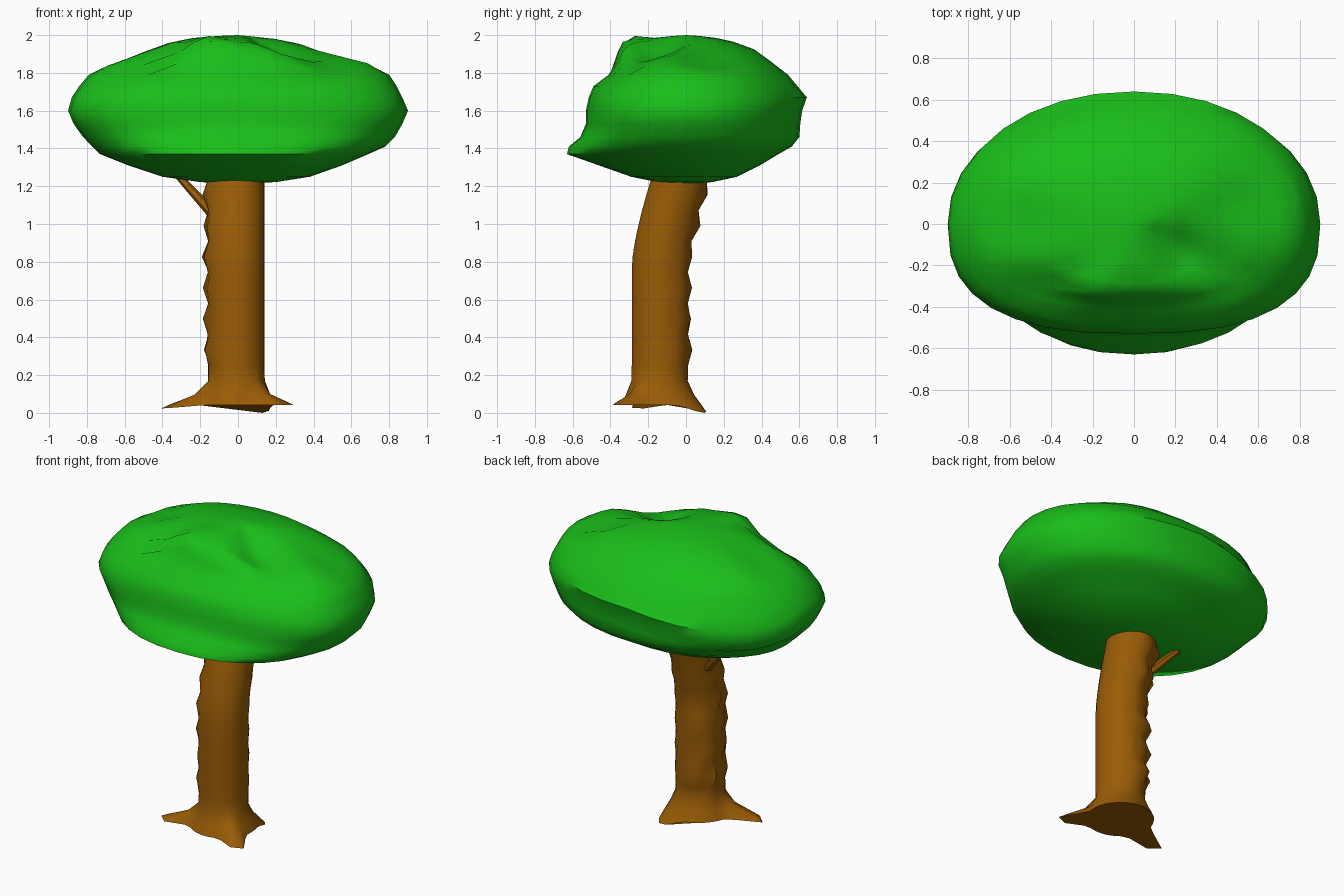
import bpy, bmesh, math, random
from mathutils import Vector

if "Cube" in bpy.data.objects:
    bpy.data.objects.remove(bpy.data.objects["Cube"])

random.seed(4)


def material(name, rgb):
    m = bpy.data.materials.new(name)
    m.diffuse_color = (*rgb, 1)
    m.use_nodes = True
    m.node_tree.nodes["Principled BSDF"].inputs["Base Color"].default_value = m.diffuse_color
    return m


LEAF = material("leaf green", (0.010, 0.51, 0.010))
BARK = material("bark brown", (0.32, 0.107, 0.002))


def loft(name, rings, mat, bottom=None, top=None, angle=45):
    """Skin a stack of equal-length rings; close ends with a point or a flat cap."""
    bm = bmesh.new()
    loops = [[bm.verts.new(p) for p in r] for r in rings]
    n = len(loops[0])
    for a, b in zip(loops, loops[1:]):
        for i in range(n):
            j = (i + 1) % n
            bm.faces.new((a[i], a[j], b[j], b[i]))
    for loop, tip in ((loops[0], bottom), (loops[-1], top)):
        if tip is None:
            bm.faces.new(loop)
        else:
            v = bm.verts.new(tip)
            for i in range(n):
                bm.faces.new((loop[i], loop[(i + 1) % n], v))
    bmesh.ops.recalc_face_normals(bm, faces=bm.faces)
    mesh = bpy.data.meshes.new(name)
    bm.to_mesh(mesh)
    bm.free()
    ob = bpy.data.objects.new(name, mesh)
    bpy.context.collection.objects.link(ob)
    mesh.materials.append(mat)
    bpy.ops.object.select_all(action='DESELECT')
    ob.select_set(True)
    bpy.context.view_layer.objects.active = ob
    bpy.ops.object.shade_smooth_by_angle(angle=math.radians(angle))
    return ob


# Canopy: lopsided layers (z, left, right, front, back, front squareness)
LAYERS = [
    (1.222, .20, .20, .15, .14, 2), (1.25, .40, .38, .29, .27, 2),
    (1.31, .58, .55, .46, .39, 2.1), (1.37, .73, .69, .63, .49, 2.2),
    (1.41, .77, .78, .62, .56, 2.2), (1.46, .82, .83, .56, .60, 2.4),
    (1.53, .87, .87, .53, .605, 2.5), (1.60, .90, .90, .53, .615, 2.6),
    (1.67, .88, .87, .515, .64, 2.5), (1.73, .84, .84, .49, .59, 2.4),
    (1.79, .79, .80, .41, .54, 2.3), (1.86, .70, .70, .365, .45, 2.3),
    (1.925, .54, .54, .34, .36, 2.2), (1.965, .37, .36, .29, .25, 2.2),
    (1.985, .24, .23, .18, .16, 2), (1.996, .10, .10, .08, .07, 2),
]
# Hollows and humps on the crown (x, y, height, radius)
DENTS = [(.24, -.14, -.12, .13), (-.58, 0, -.05, .15), (.55, .1, -.07, .16),
         (.45, -.24, -.06, .15), (-.42, -.29, -.06, .1), (-.18, -.34, .06, .09)]


def canopy_ring(z, l, r, f, b, sq, n=32):
    pts = []
    for i in range(n):
        a = 2 * math.pi * i / n
        c, s = math.cos(a), math.sin(a)
        e = 2 / (sq if s < 0 else 2.1)
        x = math.copysign(abs(c) ** e, c) * (r if c > 0 else l)
        y = math.copysign(abs(s) ** e, s) * (b if s > 0 else f)
        dz = 0
        if z > 1.8:
            dz = sum(h * math.exp(-((x - u) ** 2 + (y - v) ** 2) / q ** 2)
                     for u, v, h, q in DENTS)
        elif 1.5 < z < 1.75:  # the rim dips at the back left
            dz = -.12 * max(0, -c) * max(0, s)
        pts.append((x, y, min(z + dz, 2.0)))
    return pts


loft("leaf_canopy", [canopy_ring(*k) for k in LAYERS], LEAF,
     bottom=(0, 0, 1.21), top=(0, 0, 2.0), angle=50)

# Trunk: leaning column with a flared foot, pointed roots (angle, reach, width, drop)
ROOTS = [(-164, .22, 14, .02), (-40, .18, 14, 0), (61, .07, 22, .045)]
CX = -.008


def trunk_ring(z, r, cy, root=0, bump=0, n=30):
    pts = []
    for i in range(n):
        deg = -180 + 360 * i / n
        a = math.radians(deg)
        # knobbly bark, strongest at the back left
        rad = r + bump * max(0, .25 + .75 * math.cos(a - math.radians(135))) * random.uniform(.3, 1)
        zz = z
        for ang, reach, width, drop in ROOTS:
            d = (deg - ang + 180) % 360 - 180
            g = math.exp(-(d / width) ** 2)
            rad += root * reach * g
            zz -= root * drop * g
        pts.append((CX + rad * math.cos(a), cy + rad * math.sin(a), max(zz, 0)))
    return pts


TRUNK = [(.042, .205, -.14, 1, 0), (.055, .20, -.14, .85, 0), (.10, .178, -.14, .25, 0),
         (.17, .15, -.14, 0, 0)]
for k in range(1, 14):
    z = .17 + k * .082
    lean = max(0, (z - .78) / .45)
    TRUNK.append((z, .148, -.14 + .10 * lean ** 1.4, 0, .045 if k % 2 == 0 else .006))
loft("trunk", [trunk_ring(*k) for k in TRUNK], BARK, angle=50)

# Small side branch
p, q = Vector((-.12, -.04, 1.04)), Vector((-.33, .05, 1.27))
side = (q - p).cross(Vector((0, 1, 0))).normalized()
other = (q - p).cross(side).normalized()
rings = []
for t, r in ((0, .03), (.5, .024), (1, .018)):
    rings.append([p.lerp(q, t) + r * (side * math.cos(i * math.pi / 3)
                                      + other * math.sin(i * math.pi / 3)) for i in range(6)])
loft("side_branch", rings, BARK)
